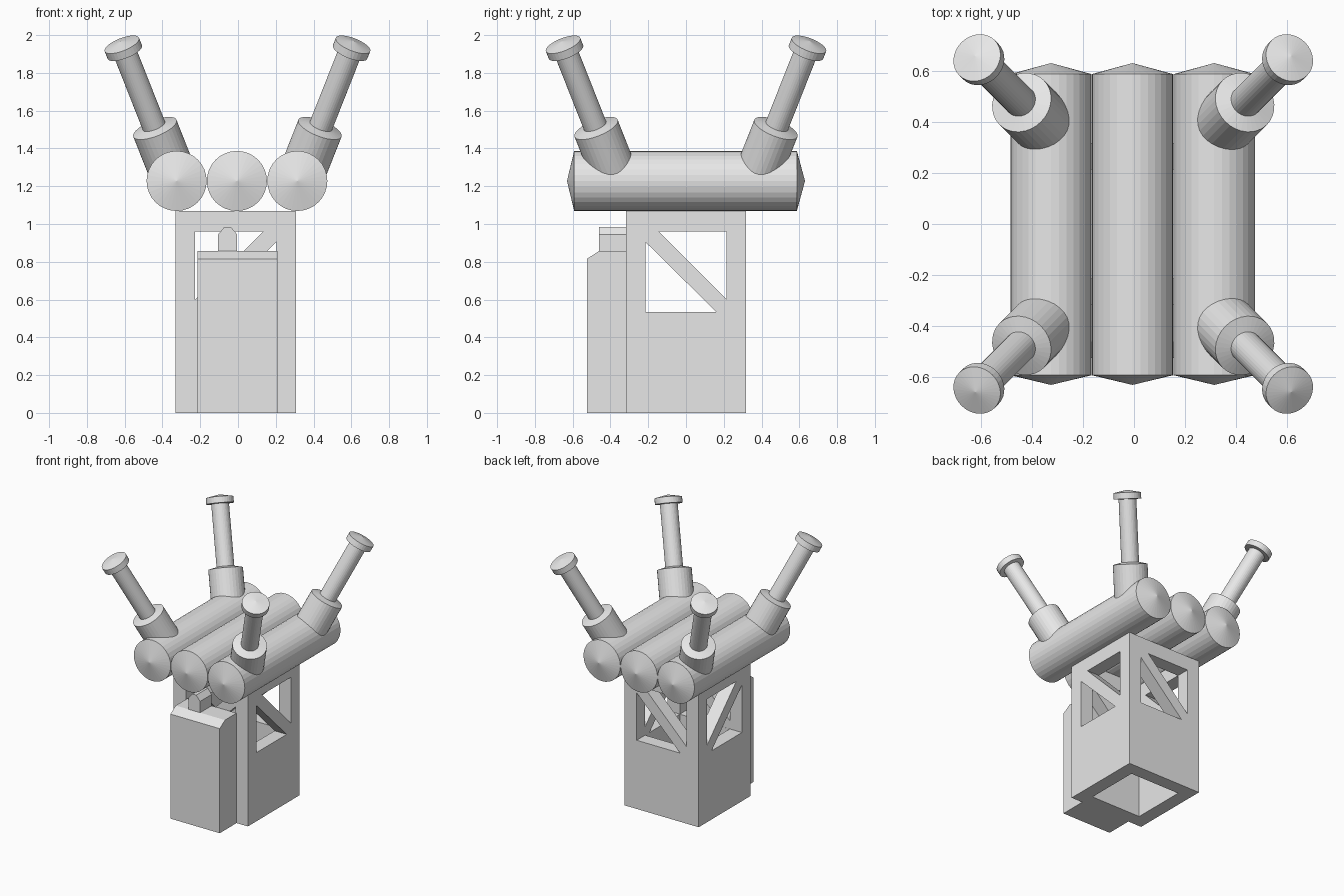
import bpy, bmesh
from mathutils import Vector

if "Cube" in bpy.data.objects:
    bpy.data.objects.remove(bpy.data.objects["Cube"])

grey = bpy.data.materials.new("plain_grey")
grey.diffuse_color = (0.8, 0.8, 0.8, 1)
grey.use_nodes = True
grey.node_tree.nodes["Principled BSDF"].inputs["Base Color"].default_value = grey.diffuse_color


def finish(bm, name):
    bmesh.ops.recalc_face_normals(bm, faces=bm.faces)
    mesh = bpy.data.meshes.new(name)
    bm.to_mesh(mesh)
    bm.free()
    mesh.materials.append(grey)
    ob = bpy.data.objects.new(name, mesh)
    bpy.context.collection.objects.link(ob)
    return ob


def prism(name, pts, axis, lo, hi):
    """Extrude a 2D outline along an axis; pts are the two other coordinates."""
    def place(a, b, t):
        return {"x": (t, a, b), "y": (a, t, b), "z": (a, b, t)}[axis]
    bm = bmesh.new()
    low = [bm.verts.new(place(a, b, lo)) for a, b in pts]
    high = [bm.verts.new(place(a, b, hi)) for a, b in pts]
    bm.faces.new(low)
    bm.faces.new(high)
    n = len(pts)
    for i in range(n):
        j = (i + 1) % n
        bm.faces.new((low[i], low[j], high[j], high[i]))
    return finish(bm, name)


def rect(a0, a1, b0, b1):
    return [(a0, b0), (a1, b0), (a1, b1), (a0, b1)]


def lathe(name, profile, origin, direction, sides=32):
    """Revolve (radius, height) points; both ends close in a shallow cone tip."""
    bm = bmesh.new()
    tip0 = bm.verts.new((0, 0, profile[0][1]))
    tip1 = bm.verts.new((0, 0, profile[-1][1]))
    rings = []
    for r, h in profile[1:-1]:
        ring = bmesh.ops.create_circle(bm, segments=sides, radius=r)["verts"]
        for v in ring:
            v.co.z = h
        rings.append(ring)
    for i in range(sides):
        j = (i + 1) % sides
        bm.faces.new((tip0, rings[0][i], rings[0][j]))
        bm.faces.new((tip1, rings[-1][i], rings[-1][j]))
        for a, b in zip(rings, rings[1:]):
            bm.faces.new((a[i], a[j], b[j], b[i]))
    ob = finish(bm, name)
    ob.rotation_mode = 'QUATERNION'
    ob.rotation_quaternion = Vector(direction).to_track_quat('Z', 'Y')
    ob.location = origin
    return ob


CX = -0.012  # the tower sits slightly left of centre

# Hollow square tower with a braced window in every wall
tower = prism("tower", rect(CX - 0.32, CX + 0.32, -0.318, 0.318), "z", 0, 1.07)
cutters = [prism("cut_core", rect(CX - 0.215, CX + 0.215, -0.214, 0.214), "z", -0.2, 1.3)]
triangles = [[(-0.145, 0.96), (0.215, 0.96), (0.215, 0.60)],
             [(-0.215, 0.905), (0.16, 0.535), (-0.215, 0.535)]]
for tri in triangles:
    cutters.append(prism("cut_side", tri, "x", -0.6, 0.6))
    cutters.append(prism("cut_front", [(CX - u, z) for u, z in tri], "y", -0.6, 0.6))
for c in cutters:
    mod = tower.modifiers.new("cut", 'BOOLEAN')
    mod.operation = 'DIFFERENCE'
    mod.solver = 'EXACT'
    mod.object = c
bpy.context.view_layer.update()
cut_mesh = bpy.data.meshes.new_from_object(
    tower.evaluated_get(bpy.context.evaluated_depsgraph_get()))
tower.modifiers.clear()
tower.data = cut_mesh
for c in cutters:
    bpy.data.objects.remove(c)

# Cabinet on the front with a sloped top edge, and its small vent
prism("front_cabinet", [(-0.525, 0), (-0.318, 0), (-0.318, 0.857), (-0.46, 0.857), (-0.525, 0.815)],
      "x", -0.215, 0.21)
prism("cabinet_vent", [(-0.105, 0.85), (-0.005, 0.85), (-0.005, 0.945), (-0.038, 0.985),
                       (-0.072, 0.985), (-0.105, 0.945)], "y", -0.46, -0.318)

# Three lying tanks with shallow conical ends
for name, x in (("left_tank", -0.325), ("middle_tank", -0.006), ("right_tank", 0.314)):
    lathe(name, [(0, -0.63), (0.159, -0.592), (0.159, 0.587), (0, 0.63)],
          (x, 0, 1.228), (0, 1, 0))

# Four splayed pipes: wide socket, thin tube and end cap
for sx, side in ((-1, "left"), (1, "right")):
    for sy, end in ((-1, "front"), (1, "back")):
        d = Vector((sx * 0.395, sy * 0.395, 1))
        k = d.length  # length along the pipe per unit of height
        o = Vector((sx * 0.437 - 0.003, sy * 0.476, 1.507))  # socket rim centre
        tag = f"{end}_{side}"
        lathe(f"{tag}_socket", [(0, -0.31 * k), (0.123, -0.30 * k), (0.123, 0), (0, 0.03)], o, d)
        lathe(f"{tag}_tube", [(0, -0.05), (0.063, -0.05), (0.063, 0.42 * k), (0, 0.42 * k)], o, d)
        h = 0.443 * k
        lathe(f"{tag}_cap", [(0, h - 0.05), (0.098, h - 0.045), (0.098, h), (0, h + 0.02)], o, d)
